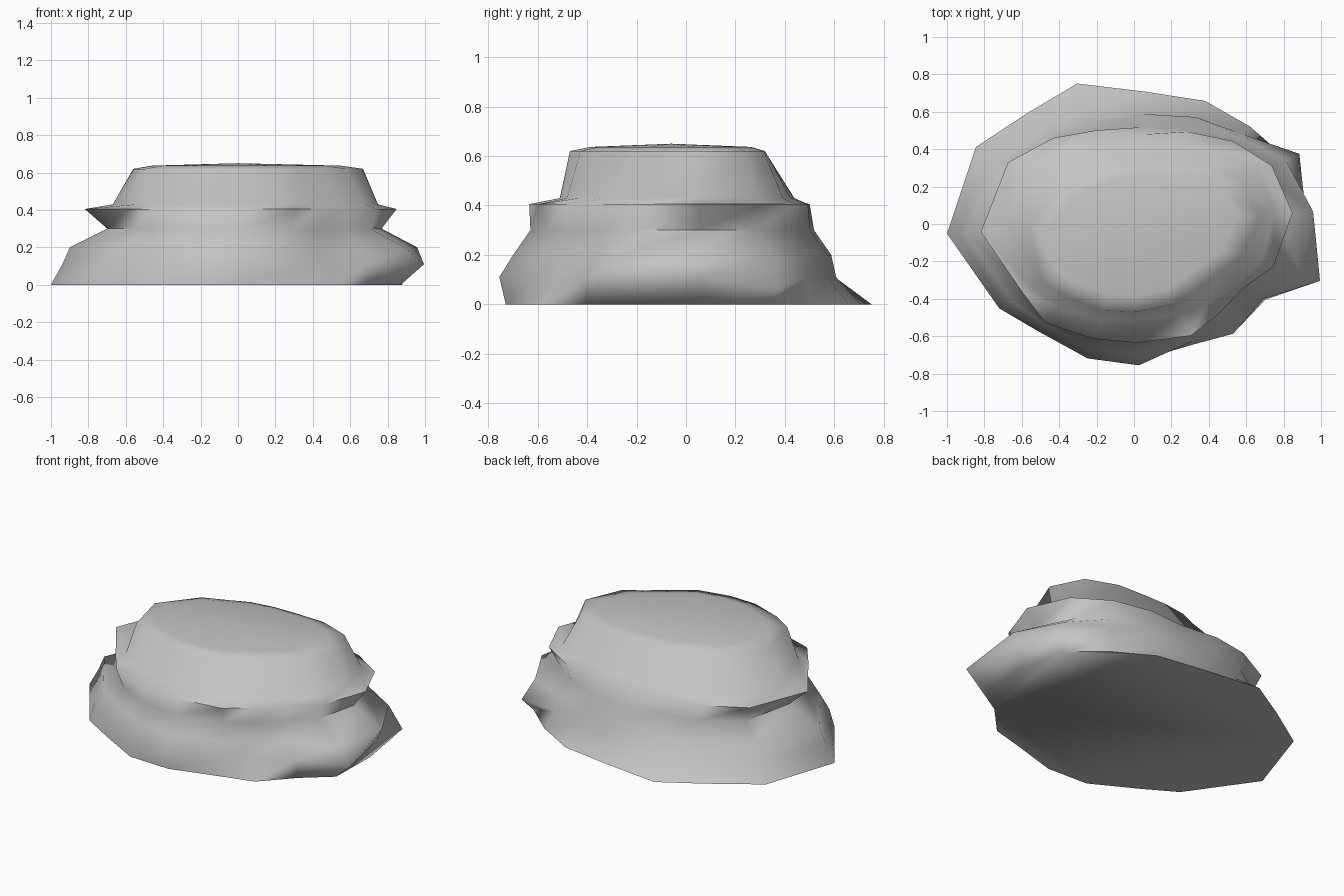
import bpy, bmesh, math

if "Cube" in bpy.data.objects:
    bpy.data.objects.remove(bpy.data.objects["Cube"])

# Compass angles shared by every contour of the boulder (uneven, like the facets)
ANGLES = [4, 23, 40, 60, 85, 112, 133, 154, 183, 212, 228, 251, 272, 297, 312, 330, 343]

# Contours from the ground upward: height and radius at each angle
BASE = (0.0, [.88, .89, .81, .76, .71, .81, .82, .94, .98, .85, .77, .76, .73, .72, .79, .81, .91])
FOOT = (0.11, [.92, .96, .75, .66, .61, .65, .70, .83, .94, .82, .76, .74, .756, .70, .70, .80, 1.04])
BULGE = (0.20, [.96, .88, .73, .66, .59, .59, .66, .79, .90, .77, .72, .70, .70, .68, .67, .73, .93])
WAIST = (0.30, [.77, .74, .66, .58, .52, .53, .61, .70, .70, .66, .67, .65, .63, .63, .63, .68, .74])
LIP = (0.405, [.85, .80, .69, .57, .48, .54, .63, .75, .82, .70, .71, .65, .635, .67, .66, .68, .78])
LEDGE = (0.43, [.75, .72, .61, .49, .44, .45, .53, .64, .67, .64, .60, .54, .51, .54, .58, .64, .71])
CROWN = (0.62, [.67, .62, .49, .37, .32, .32, .34, .43, .56, .58, .53, .49, .47, .48, .48, .52, .60])
CAP = (0.637, [r * .82 for r in CROWN[1]])


def ring(bm, z, radii):
    return [bm.verts.new((r * math.cos(math.radians(a)), r * math.sin(math.radians(a)), z))
            for a, r in zip(ANGLES, radii)]


# Boulder: contours bridged together, flat underside, shallow domed top
bm = bmesh.new()
rings = [ring(bm, z, radii) for z, radii in (BASE, FOOT, BULGE, WAIST, LIP, LEDGE, CROWN, CAP)]
rings[1][1].co.z = 0.06  # low pointed spur at the back right
rings[0][8].co.x = -1.0  # left tip of the base
n = len(ANGLES)
for low, high in zip(rings, rings[1:]):
    for i in range(n):
        j = (i + 1) % n
        bm.faces.new((low[i], low[j], high[j], high[i]))
bm.faces.new(rings[0][::-1])
peak = bm.verts.new((0, -0.06, 0.65))
for i in range(n):
    bm.faces.new((rings[-1][i], rings[-1][(i + 1) % n], peak))
bmesh.ops.recalc_face_normals(bm, faces=bm.faces[:])

mesh = bpy.data.meshes.new("boulder")
bm.to_mesh(mesh)
bm.free()
boulder = bpy.data.objects.new("boulder", mesh)
bpy.context.collection.objects.link(boulder)

# Stone colour
stone = bpy.data.materials.new("grey stone")
stone.diffuse_color = (0.55, 0.55, 0.55, 1)
stone.use_nodes = True
stone.node_tree.nodes["Principled BSDF"].inputs["Base Color"].default_value = stone.diffuse_color
mesh.materials.append(stone)

# Soft shading with a crisp ground edge
bpy.context.view_layer.objects.active = boulder
boulder.select_set(True)
bpy.ops.object.shade_smooth_by_angle(angle=math.radians(88))
